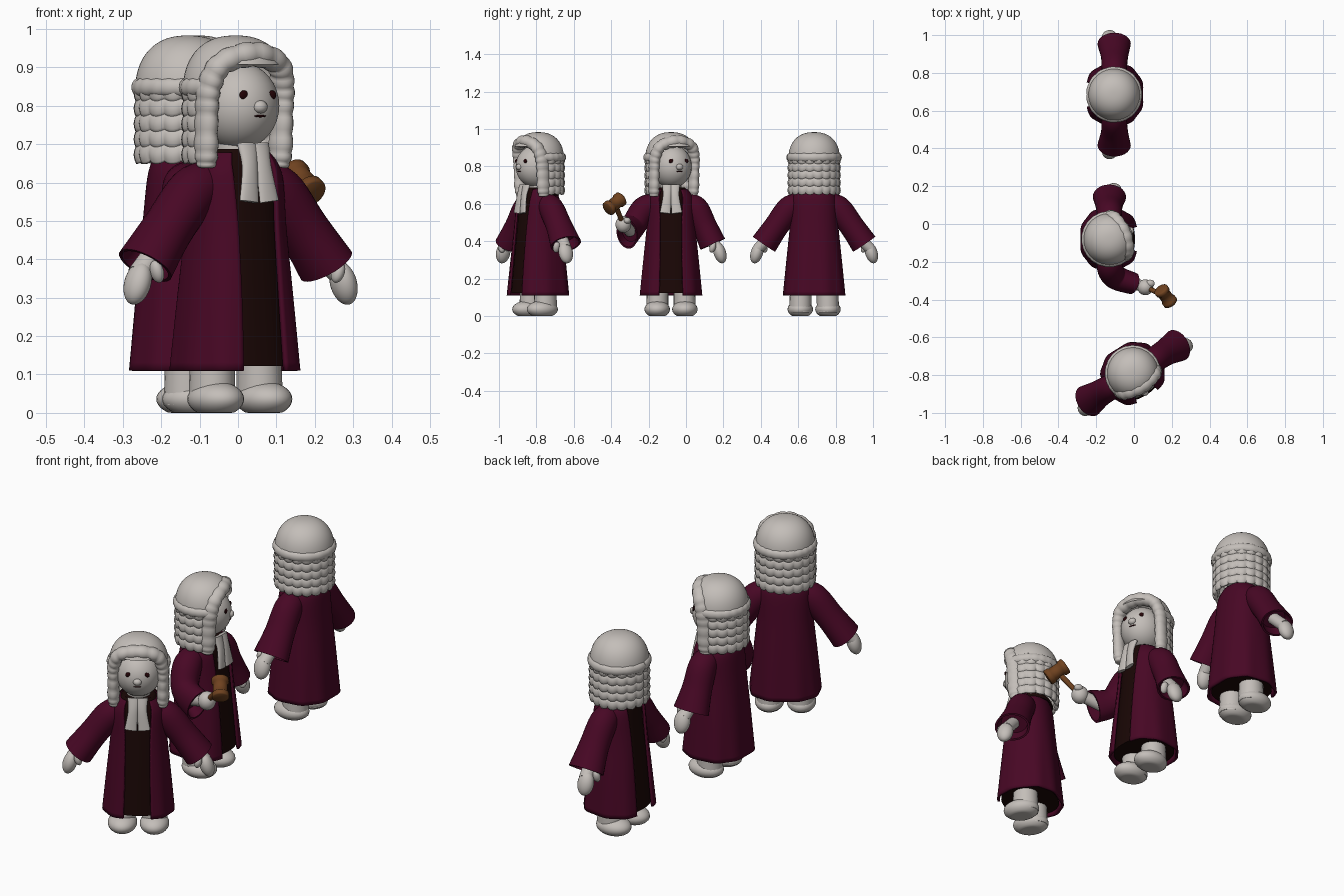
import bpy, bmesh, math
from mathutils import Vector, Matrix

if "Cube" in bpy.data.objects:
    bpy.data.objects.remove(bpy.data.objects["Cube"])

def material(name, rgb):
    m = bpy.data.materials.new(name)
    m.diffuse_color = (*rgb, 1)
    m.use_nodes = True
    m.node_tree.nodes["Principled BSDF"].inputs["Base Color"].default_value = m.diffuse_color
    return m

PALE = material("pale_stone", (0.55, 0.515, 0.485))
ROBE = material("burgundy", (0.064, 0.0022, 0.018))
DARK = material("dark_brown", (0.010, 0.002, 0.0015))
EYE = material("eye_dark", (0.018, 0.001, 0.002))
WOOD = material("wood", (0.16, 0.055, 0.014))
M = Matrix()          # placement of the part being built

def finish(name, bm, mat, thick=0):
    bmesh.ops.recalc_face_normals(bm, faces=bm.faces)
    bmesh.ops.transform(bm, matrix=M, verts=bm.verts)
    me = bpy.data.meshes.new(name)
    bm.to_mesh(me)
    bm.free()
    me.materials.append(mat)
    me.polygons.foreach_set("use_smooth", [True] * len(me.polygons))
    me.set_sharp_from_angle(angle=math.radians(55))
    ob = bpy.data.objects.new(name, me)
    bpy.context.collection.objects.link(ob)
    if thick:
        mod = ob.modifiers.new("thickness", "SOLIDIFY")
        mod.thickness = thick
        mod.offset = 0
    return ob

def skin(name, rows, mat, wrap=True, thick=0):
    """Join rows of points into a surface; wrapped rows get end caps."""
    bm = bmesh.new()
    vs = [[bm.verts.new(p) for p in row] for row in rows]
    n = len(rows[0])
    for a, b in zip(vs, vs[1:]):
        for i in range(n if wrap else n - 1):
            j = (i + 1) % n
            bm.faces.new((a[i], a[j], b[j], b[i]))
    if wrap:
        bm.faces.new(vs[0])
        bm.faces.new(vs[-1])
    return finish(name, bm, mat, thick)

def smooth(pts, k=6):
    """Catmull-Rom interpolation of tuples."""
    out = []
    for i in range(len(pts) - 1):
        p0, p1, p2, p3 = pts[max(i - 1, 0)], pts[i], pts[i + 1], pts[min(i + 2, len(pts) - 1)]
        for s in range(k):
            t = s / k
            out.append(tuple(0.5 * (2 * b + (c - a) * t + (2 * a - 5 * b + 4 * c - d) * t * t
                       + (3 * b - a - 3 * c + d) * t ** 3) for a, b, c, d in zip(p0, p1, p2, p3)))
    return out + [tuple(pts[-1])]

def tube(name, pts, mat, ref=(0, 1, 0), n=20, bump=0, freq=1, mouth=False):
    """Tube through (x, y, z, radius, radius) points."""
    cs = [Vector(p[:3]) for p in pts]
    rows = []
    def ring(c, t, a, b):
        side = t.cross(Vector(ref)).normalized()
        other = side.cross(t).normalized()
        return [c + side * a * math.cos(i * math.tau / n) + other * b * math.sin(i * math.tau / n)
                for i in range(n)]
    for i, p in enumerate(pts):
        t = (cs[min(i + 1, len(cs) - 1)] - cs[max(i - 1, 0)]).normalized()
        k = 1 + bump * abs(math.sin(freq * math.pi * i / (len(pts) - 1)))
        rows.append(ring(cs[i], t, p[3] * k, p[4] * k))
    if mouth:         # hollow cuff
        a, b = pts[-1][3:]
        rows.append(ring(cs[-1], t, a * 0.88, b * 0.88))
        rows.append(ring(cs[-1] - t * 0.05, t, a * 0.75, b * 0.75))
    return skin(name, rows, mat)

def ball(name, c, r, mat, tilt=0):
    bm = bmesh.new()
    bmesh.ops.create_uvsphere(bm, u_segments=28, v_segments=18, radius=1)
    bm.transform(Matrix.Translation(c) @ Matrix.Rotation(tilt, 4, 'Y') @ Matrix.Diagonal((*r, 1)))
    for v in bm.verts:      # flat soles
        v.co.z = max(v.co.z, 0)
    return finish(name, bm, mat)

def sp(v, e=0.85):
    return math.copysign(abs(v) ** e, v)

# z, half width, half depth, half angle of front opening
PROFILE = [(0.11, 0.16, 0.15, 20), (0.3, 0.142, 0.132, 21), (0.48, 0.124, 0.114, 24),
           (0.6, 0.118, 0.102, 28), (0.645, 0.105, 0.092, 32), (0.675, 0.082, 0.078, 36)]

def robe_rows(scale, lift, is_open, n=72):
    rows = []
    for z, hx, hy, g in smooth(PROFILE):
        g = math.radians(g) if is_open else 0
        fold = 0.018 * max(0, (0.5 - z) / 0.4) if is_open else 0
        row = []
        for i in range(n):
            a = g + (math.tau - 2 * g) * i / (n - 1 if is_open else n)
            k = scale * (1 + fold * math.cos(9 * a))
            row.append((hx * k * sp(math.sin(a)), -hy * k * sp(math.cos(a)), z + lift))
        rows.append(row)
    return rows

def lowered_arm(s, tuck=0):
    """tuck pulls the lower arm towards the body"""
    tube("sleeve", smooth([(s * 0.07, 0, 0.6, 0.055, 0.055), (s * 0.13, 0, 0.575, 0.068, 0.066),
         (s * (0.202 - tuck / 2), 0.002, 0.48, 0.066, 0.072), (s * (0.268 - tuck), 0, 0.384, 0.072, 0.088)]),
         ROBE, n=28, mouth=True)
    tube("forearm", [(s * (0.23 - tuck), -0.005, 0.43, 0.03, 0.03), (s * (0.3 - tuck), -0.02, 0.36, 0.03, 0.033)], PALE)
    ball("hand", (s * (0.306 - tuck), -0.024, 0.338), (0.033, 0.04, 0.058), PALE, -s * 0.3)
    ball("thumb", (s * (0.268 - tuck), -0.058, 0.368), (0.017, 0.02, 0.03), PALE, s * 0.3)

def raised_arm():
    tube("raised_sleeve", smooth([(-0.07, 0, 0.6, 0.055, 0.055), (-0.14, 0, 0.575, 0.068, 0.068),
         (-0.2, -0.03, 0.485, 0.065, 0.07), (-0.235, -0.125, 0.44, 0.058, 0.085)]),
         ROBE, ref=(0, 0, 1), n=28, mouth=True)
    tube("raised_forearm", [(-0.22, -0.07, 0.455, 0.032, 0.032), (-0.25, -0.18, 0.485, 0.03, 0.03)],
         PALE, ref=(0, 0, 1))
    ball("fist", (-0.255, -0.19, 0.49), (0.042, 0.042, 0.045), PALE)
    ball("fist_thumb", (-0.235, -0.215, 0.51), (0.02, 0.025, 0.018), PALE)
    # gavel
    tube("gavel_handle", [(-0.246, -0.17, 0.465, 0.012, 0.012), (-0.30, -0.295, 0.60, 0.014, 0.014)], WOOD)
    c, ax = Vector((-0.302, -0.298, 0.6)), Vector((0.68, 0.5, 0.53)).normalized()
    tube("gavel_head", [(*(c + ax * d), r, r) for d, r in
         ((-0.054, 0.035), (-0.05, 0.04), (-0.03, 0.04), (-0.025, 0.034), (0.025, 0.034),
          (0.03, 0.04), (0.05, 0.04), (0.054, 0.035))], WOOD, ref=(0, 0, 1), n=28)

def body(bands):
    skin("inner_robe", robe_rows(0.9, 0.012, False), DARK)
    skin("outer_robe", robe_rows(1, 0, True), ROBE, wrap=False, thick=0.012)
    tube("neck", [(0, 0, 0.6, 0.055, 0.055), (0, 0, 0.74, 0.055, 0.055)], PALE)
    for s in (-1, 1):
        tube("leg", [(s * 0.073, 0, 0.02, 0.058, 0.064), (s * 0.073, 0, 0.07, 0.059, 0.062),
                     (s * 0.07, 0, 0.2, 0.056, 0.058)], PALE)
        ball("foot", (s * 0.074, -0.02, 0.036), (0.068, 0.088, 0.046), PALE)
        if bands:
            tube("neck_band", smooth([(s * 0.018, -0.085, 0.70, 0.03, 0.014), (s * 0.021, -0.103, 0.64, 0.023, 0.012),
                 (s * 0.031, -0.116, 0.55, 0.029, 0.009)]), PALE)

def back_slit():
    # narrow dark opening down the back, with a dark collar
    tube("back_slit", [(0.04, 0.142, 0.115, 0.016, 0.008), (0.04, 0.116, 0.42, 0.01, 0.006),
                       (0.03, 0.1, 0.58, 0.004, 0.004)], DARK)
    rows = []
    for z, r in ((0.645, 0.108), (0.665, 0.1), (0.684, 0.084)):
        rows.append([(r * 1.04 * math.sin(a), -r * math.cos(a), z) for a in
                     (math.radians(100 + 160 * i / 30) for i in range(31))])
    skin("back_collar", rows, DARK, wrap=False, thick=0.006)

def head(face):
    ball("head", (0, -0.01, 0.8), (0.106, 0.115, 0.115), PALE)
    # wig cap, cut away over the face
    rows = []
    for j in range(21):
        b = math.pi / 2 * j / 20.5
        r, z = 0.138 * sp(math.cos(b), 0.85), 0.835 + 0.148 * sp(math.sin(b), 0.88)
        rows.append([(r * math.sin(i * math.tau / 48), -r * math.cos(i * math.tau / 48), z) for i in range(48)])
    cap = skin("wig_cap", rows, PALE)
    # tiers of curls, all round when the face is hidden
    start, span = (58, 244) if face else (0, 360)
    rows = []
    for j in range(41):
        z = 0.66 + 0.2 * j / 40
        row = []
        for i in range(91):
            a = math.radians(start + span * i / 90)
            r = 0.121 + 0.006 * abs(math.sin(math.pi * (z - 0.66) / 0.04)) + 0.006 * abs(math.sin(9 * a))
            row.append((r * math.sin(a), -r * math.cos(a), z - 0.008 * abs(math.sin(9 * a))))
        rows.append(row)
    skin("wig_curls", rows, PALE, wrap=False, thick=0.02)
    # roll around the back
    start, span = (65, 230) if face else (0, 360)
    tube("wig_back_roll", [(0.13 * math.sin(a), -0.13 * math.cos(a), 0.848, 0.017, 0.022) for a in
         (math.radians(start + span * i / 60) for i in range(61))], PALE, ref=(0, 0, 1), n=14, bump=0.1, freq=15)
    if not face:
        return
    bm = bmesh.new()
    bm.from_mesh(cap.data)
    inv = M.inverted()
    gone = [f for f in bm.faces if len(f.verts) > 4 and f.normal.z < 0]
    gone += [f for f in bm.faces if f not in gone and (inv @ f.calc_center_median()).y < -0.05
             and f.calc_center_median().z < 0.91]
    bmesh.ops.delete(bm, geom=gone, context='FACES')
    bm.to_mesh(cap.data)
    bm.free()
    ball("nose", (0, -0.12, 0.797), (0.02, 0.018, 0.017), PALE)
    ball("mouth", (0, -0.1205, 0.773), (0.018, 0.004, 0.003), EYE)
    for s in (-1, 1):
        ball("eye", (s * 0.043, -0.109, 0.828), (0.013, 0.006, 0.012), EYE)
    # front roll with hanging side curls
    half = [(0.112, -0.035, 0.64, 0.02, 0.024), (0.114, -0.038, 0.68, 0.026, 0.034),
            (0.115, -0.042, 0.78, 0.025, 0.034), (0.112, -0.05, 0.85, 0.027, 0.034),
            (0.085, -0.07, 0.91, 0.028, 0.032)]
    path = [(-p[0], *p[1:]) for p in half] + [(0, -0.086, 0.934, 0.03, 0.032)] + half[::-1]
    tube("wig_front_roll", smooth(path, 10), PALE, bump=0.12, freq=20)

# x, y, body turn, head turn, holds gavel, face shown, slit at the back, tuck of left arm
for x, y, turn, look, gavel, face, slit, tuck in (
        (-0.006, -0.79, 32, 0, False, True, True, -0.01), (-0.13, -0.08, 90, 22, True, True, False, 0.045),
        (-0.105, 0.685, -90, 0, False, False, False, 0)):
    base = Matrix.Translation((x, y, 0)) @ Matrix.Rotation(math.radians(turn), 4, 'Z')
    M = base
    body(face)
    lowered_arm(1, tuck)
    raised_arm() if gavel else lowered_arm(-1, tuck)
    if slit:
        back_slit()
    M = base @ Matrix.Rotation(math.radians(look), 4, 'Z')
    head(face)
